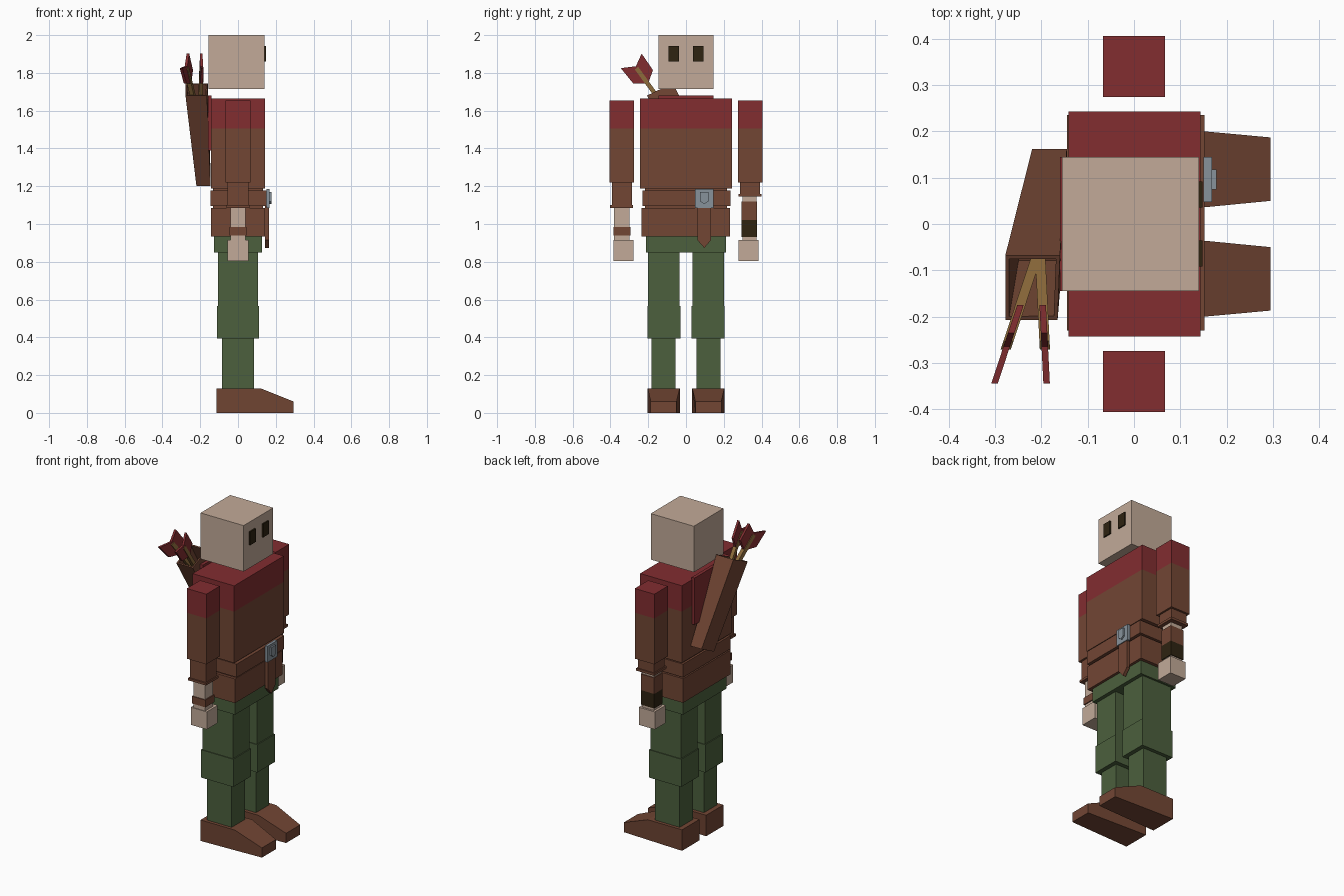
import bpy, bmesh
from mathutils import Vector

if "Cube" in bpy.data.objects:
    bpy.data.objects.remove(bpy.data.objects["Cube"])


def material(name, rgb):
    m = bpy.data.materials.new(name)
    m.diffuse_color = [((c / 255 + 0.055) / 1.055) ** 2.4 for c in rgb] + [1]
    m.use_nodes = True
    m.node_tree.nodes["Principled BSDF"].inputs["Base Color"].default_value = m.diffuse_color
    return m


SKIN = material("skin", (194, 170, 152))
BROWN = material("brown leather", (114, 70, 52))
RED = material("red cloth", (130, 45, 48))
GREEN = material("green cloth", (76, 96, 61))
DARK = material("dark brown", (46, 35, 17))
STEEL = material("steel", (135, 146, 155))
WOOD = material("arrow wood", (142, 108, 60))


def finish(name, bm, *mats):
    bmesh.ops.recalc_face_normals(bm, faces=bm.faces)
    me = bpy.data.meshes.new(name)
    bm.to_mesh(me)
    bm.free()
    for m in mats:
        me.materials.append(m)
    ob = bpy.data.objects.new(name, me)
    bpy.context.collection.objects.link(ob)
    return ob


def loft(name, a, b, mat):
    """Solid between two matching outlines."""
    bm = bmesh.new()
    va, vb = [bm.verts.new(p) for p in a], [bm.verts.new(p) for p in b]
    bm.faces.new(va)
    bm.faces.new(vb[::-1])
    for i in range(len(va)):
        j = (i + 1) % len(va)
        bm.faces.new((va[i], vb[i], vb[j], va[j]))
    return finish(name, bm, mat)


def box(name, x, y, z, mat, split=None, top=None):
    """Box from ranges; faces above the split height take the top colour."""
    bm = bmesh.new()
    bmesh.ops.create_cube(bm, size=1)
    for v in bm.verts:
        v.co = [r[0] if c < 0 else r[1] for c, r in zip(v.co, (x, y, z))]
    if split:
        bmesh.ops.bisect_plane(bm, geom=bm.verts[:] + bm.edges[:] + bm.faces[:],
                               plane_co=(0, 0, split), plane_no=(0, 0, 1))
        for f in bm.faces:
            f.material_index = int(f.calc_center_median().z > split)
    return finish(name, bm, mat, *([top] if top else []))


def sided(s, lo, hi):
    return tuple(sorted((s * lo, s * hi)))


# Head and torso
box("head", (-.155, .14), (-.145, .145), (1.715, 2), SKIN)
box("chest", (-.142, .144), (-.243, .243), (1.187, 1.665), BROWN, 1.505, RED)
box("hood_flap", (-.16, -.14), (-.145, .145), (1.39, 1.68), RED)
box("waist", (-.132, .132), (-.218, .218), (1.08, 1.19), BROWN)
box("belt", (-.145, .152), (-.23, .235), (1.095, 1.177), BROWN)
box("tunic_skirt", (-.142, .144), (-.235, .232), (.935, 1.085), BROWN)
box("pelvis", (-.128, .128), (-.212, .212), (.85, .94), GREEN)

# Belt buckle and hanging strap
box("buckle", (.15, .168), (.048, .145), (1.085, 1.185), STEEL)
emblem = [(.075, 1.17), (.118, 1.17), (.118, 1.12), (.097, 1.105), (.075, 1.12)]
loft("buckle_plate", [(.165, *p) for p in emblem], [(.178, *p) for p in emblem], STEEL)
strap = [(.06, 1.1), (.133, 1.1), (.133, .915), (.097, .873), (.06, .915)]
loft("belt_strap", [(.143, *p) for p in strap], [(.163, *p) for p in strap], BROWN)

# Mirrored parts: eyes, arms, legs, boots
for s, side in ((-1, "right"), (1, "left")):
    box(side + "_eye", (.135, .148), sided(s, .036, .092), (1.86, 1.943), DARK)
    box(side + "_sleeve", (-.067, .067), sided(s, .274, .406), (1.22, 1.655), BROWN, 1.505, RED)
    box(side + "_hand", (-.055, .055), sided(s, .277, .384), (.805, .914), SKIN)
    box(side + "_thigh", (-.105, .105), sided(s, .035, .2), (.56, .86), GREEN)
    box(side + "_knee", (-.111, .111), sided(s, .03, .205), (.395, .567), GREEN)
    box(side + "_shin", (-.085, .085), sided(s, .055, .183), (.12, .4), GREEN)
    outline = [(-.115, 0), (-.115, .13), (.12, .13), (.295, .06), (.295, 0)]
    loft(side + "_boot",
         [(x, s * (.05 if x > .2 else .033), z) for x, z in outline],
         [(x, s * (.187 if x > .2 else .203), z) for x, z in outline], BROWN)

# Right forearm: long sleeve, bare wrist, band
box("right_lower_sleeve", (-.055, .055), (-.393, -.287), (1.1, 1.225), BROWN)
box("right_cuff", (-.062, .062), (-.402, -.28), (1.086, 1.1), BROWN)
box("right_forearm", (-.04, .04), (-.38, -.3), (.91, 1.1), SKIN)
box("right_wristband", (-.046, .046), (-.385, -.295), (.94, .985), BROWN)

# Left forearm: short cuff and bracer
box("left_lower_sleeve", (-.055, .055), (.287, .393), (1.155, 1.225), BROWN)
box("left_cuff", (-.062, .062), (.278, .4), (1.145, 1.16), BROWN)
box("left_forearm", (-.04, .04), (.298, .372), (.91, 1.15), SKIN)
box("left_bracer", (-.046, .046), (.295, .377), (.93, 1.12), DARK, 1.02, BROWN)

# Quiver: tapered tube slung across the back, hollowed at the mouth
bottom = [(-.22, .04, 1.2), (-.145, .04, 1.2), (-.145, .162, 1.262), (-.22, .162, 1.262)]
mouth = [(-.278, -.207, 1.68), (-.165, -.207, 1.68), (-.16, -.068, 1.745), (-.278, -.068, 1.745)]
quiver = loft("quiver", bottom, mouth, BROWN)
bm = bmesh.new()
bm.from_mesh(quiver.data)
rim = max(bm.faces, key=lambda f: f.calc_center_median().z if len(f.verts) == 4 else 0)
bmesh.ops.inset_region(bm, faces=[rim], thickness=.012)
hole = bmesh.ops.extrude_face_region(bm, geom=[rim])
bmesh.ops.delete(bm, geom=[rim], context='FACES_ONLY')
bmesh.ops.translate(bm, vec=(.02, .12, -.24),
                    verts=[v for v in hole["geom"] if isinstance(v, bmesh.types.BMVert)])
bm.to_mesh(quiver.data)
bm.free()

# Arrows: square shaft and swept chevron fletching
fletch = [(-.2, 1.745), (-.175, 1.815), (-.235, 1.902), (-.265, 1.835), (-.345, 1.825), (-.28, 1.745)]
for name, x0, slope in (("outer_arrow", -.247, .33), ("inner_arrow", -.197, -.05)):
    def at(y, z, dx):
        return (x0 + slope * (y + .18) + dx, y, z)
    loft(name + "_fletching", [at(y, z, -.007) for y, z in fletch],
         [at(y, z, .007) for y, z in fletch], RED)
    ends = []
    for y, z in ((-.07, 1.56), (-.262, 1.825)):
        ends.append([at(y + dy, z + dz, dx) for dx, dy, dz in
                     ((-.011, -.009, -.007), (.011, -.009, -.007), (.011, .009, .007), (-.011, .009, .007))])
    loft(name + "_shaft", *ends, WOOD)
